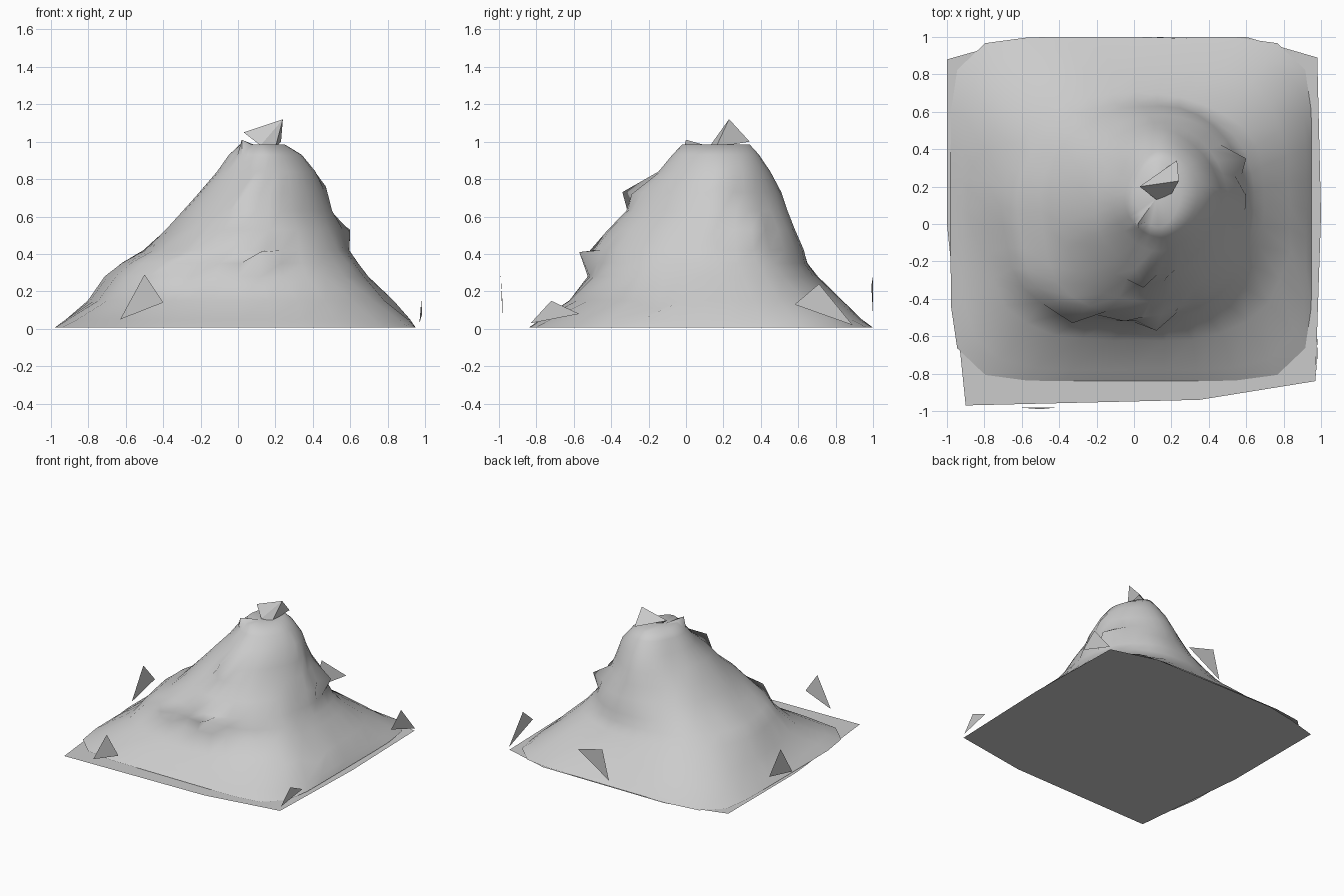
import bpy, bmesh
from math import cos, sin, pi
from mathutils import Vector, noise

if "Cube" in bpy.data.objects:
    bpy.data.objects.remove(bpy.data.objects["Cube"])


def make_object(name, bm, angle=None, recalc=True):
    if recalc:
        bmesh.ops.recalc_face_normals(bm, faces=bm.faces)
    mesh = bpy.data.meshes.new(name)
    bm.to_mesh(mesh)
    bm.free()
    ob = bpy.data.objects.new(name, mesh)
    bpy.context.collection.objects.link(ob)
    if angle:
        bpy.ops.object.select_all(action='DESELECT')
        ob.select_set(True)
        bpy.context.view_layer.objects.active = ob
        bpy.ops.object.shade_smooth_by_angle(angle=angle)
    return ob


# Irregular ground sheet
outline = [(-1, .88), (-.75, .95), (-.5, 1), (.6, 1), (.98, .89), (1, .05),
           (.97, -.84), (.35, -.94), (-.9, -.97), (-1, 0)]
bm = bmesh.new()
bm.faces.new([bm.verts.new((x, y, 0)) for x, y in reversed(outline)])
make_object("ground_sheet", bm, recalc=False)

# Mountain lofted from contours:
# z, xmin, xmax, ymin, ymax, squareness along the ridge and across it
contours = [
    (.006, -.98, .95, -.84, 1.0, 7.0, 7.0),
    (.05, -.92, .92, -.78, .94, 5.0, 5.0),
    (.15, -.79, .83, -.62, .83, 3.4, 3.2),
    (.28, -.70, .70, -.52, .70, 2.7, 2.3),
    (.35, -.62, .65, -.51, .65, 2.6, 2.2),
    (.42, -.50, .60, -.49, .63, 2.5, 2.1),
    (.53, -.38, .55, -.41, .58, 2.4, 2.0),
    (.63, -.29, .48, -.31, .54, 2.2, 1.9),
    (.73, -.21, .455, -.26, .50, 2.1, 1.8),
    (.84, -.12, .41, -.15, .45, 2.0, 1.8),
    (.93, -.05, .34, -.08, .39, 1.9, 1.7),
    (.985, .01, .25, -.02, .34, 1.8, 1.7),
]
SEG = 36
bm = bmesh.new()
rings = []
for i, (z, x0, x1, y0, y1, n_ridge, n_slim) in enumerate(contours):
    ring = []
    for k in range(SEG):
        a = 2 * pi * k / SEG
        c, s = cos(a), sin(a)
        n = n_ridge if c * s > 0 else n_slim
        r = (abs(c) ** n + abs(s) ** n) ** (-1 / n)
        x = (x0 + x1) / 2 + r * c * (x1 - x0) / 2
        y = (y0 + y1) / 2 + r * s * (y1 - y0) / 2
        rough = .025 if 1 < i < len(contours) - 1 else 0
        d = noise.noise(Vector((x * 4, y * 4, z * 4))) * rough
        ring.append(bm.verts.new((x + c * d, y + s * d, z)))
    rings.append(ring)
for a, b in zip(rings, rings[1:]):
    for k in range(SEG):
        j = (k + 1) % SEG
        bm.faces.new((a[k], a[j], b[j], b[k]))
top = bm.verts.new((.12, .14, .97))
for k in range(SEG):
    bm.faces.new((rings[-1][k], rings[-1][(k + 1) % SEG], top))

# Crags: pull the nearest rock point outwards
crags = [(.05, -.34, .73), (.17, -.29, .72), (.12, -.57, .41), (-.05, -.52, .41),
         (-.33, -.53, .35), (.60, .35, .53), (.60, .15, .52), (.47, .17, .76),
         (.02, .0, 1.01), (.84, -.15, .10)]
for p in crags:
    p = Vector(p)
    min(bm.verts, key=lambda v: (v.co - p).length).co = p
make_object("mountain", bm, 1.2)

# Jagged summit: crooked shard standing on the top
bm = bmesh.new()
pts = [(.12, .13, .98), (.03, .20, 1.05), (.24, .23, 1.12), (.23, .34, 1.0), (.20, .16, .97)]
v = [bm.verts.new(p) for p in pts]
for tri in ((0, 1, 2), (1, 3, 2), (0, 2, 4), (2, 3, 4)):
    bm.faces.new([v[t] for t in tri])
make_object("summit_shard", bm)

# Loose upright triangles around the edges
shards = {
    "front_shard": [(-.63, -.98, .05), (-.50, -.99, .29), (-.40, -.98, .14)],
    "right_back_shard": [(.985, .89, .02), (.985, .71, .24), (.985, .58, .13)],
    "right_front_shard": [(.97, -.83, .03), (.98, -.72, .15), (.985, -.57, .08)],
    "left_shard": [(-1, .05, .03), (-1, .20, .27), (-1, .35, .10)],
    "back_shard": [(.29, .99, .23), (.06, 1, .29), (0, 1, .05)],
}
for name, tri in shards.items():
    bm = bmesh.new()
    bm.faces.new([bm.verts.new(p) for p in tri])
    make_object(name, bm, recalc=False)
